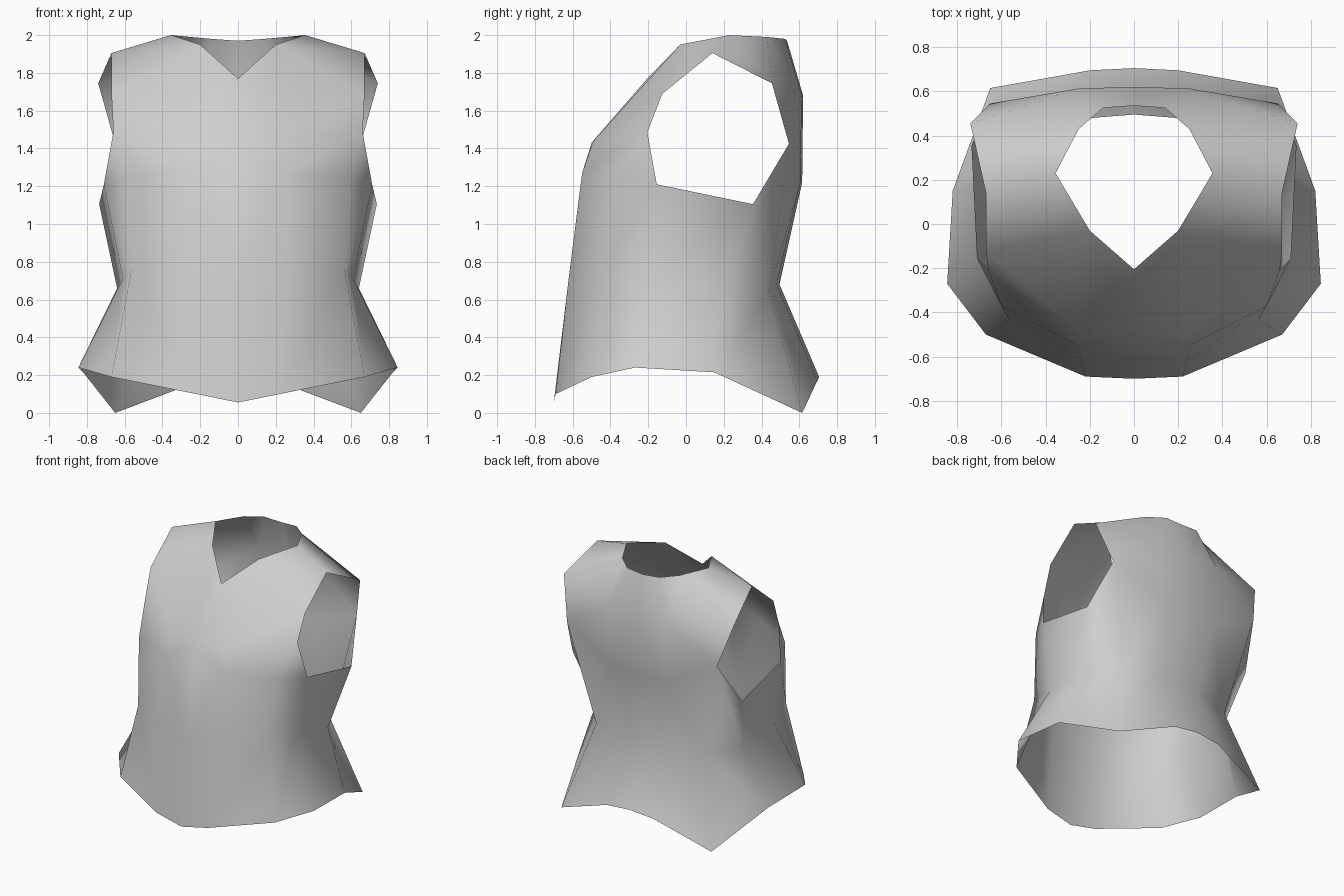
import bpy, bmesh, math

if "Cube" in bpy.data.objects:
    bpy.data.objects.remove(bpy.data.objects["Cube"])

cloth = bpy.data.materials.new("light grey cloth")
cloth.diffuse_color = (0.62, 0.62, 0.62, 1)
cloth.use_nodes = True
cloth.node_tree.nodes["Principled BSDF"].inputs["Base Color"].default_value = cloth.diffuse_color

# Half cross-sections, each running from front centre round the side to back centre
hem = [(0, -.70, .055), (.22, -.69, .10), (.67, -.50, .19), (.845, -.27, .24),
       (.82, .15, .215), (.65, .615, 0), (.20, .695, .17), (0, .705, .19)]
waist = [(0, -.615, .72), (.24, -.62, .72), (.565, -.43, .75), (.61, -.2, .71),
         (.64, .2, .66), (.47, .44, .64), (.19, .48, .68), (0, .495, .68)]
chest = [(0, -.50, 1.43), (.25, -.55, 1.27), (.60, -.37, 1.25), (.71, -.155, 1.21),
         (.735, .355, 1.105), (.65, .545, 1.425), (.22, .605, 1.22), (0, .615, 1.22)]

# Neckline from front to back
neck = [(0, -.205, 1.77), (.20, -.03, 1.95), (.355, .23, 2.0),
        (.25, .43, 1.99), (.14, .525, 1.98), (0, .535, 1.97)]

# Upper armhole edge from front to back
arm = [(.66, -.205, 1.485), (.67, -.125, 1.69), (.67, .14, 1.905), (.74, .455, 1.745)]

# Upper chest point and shoulder blade points
upper = [(.24, -.49, 1.44), (0, .62, 1.68), (.25, .613, 1.68)]

bm = bmesh.new()
h, w, c, n, a, u = [[bm.verts.new(p) for p in row]
                    for row in (hem, waist, chest, neck, arm, upper)]

# Skirt and body: bands between the cross-sections
for low, high in ((h, w), (w, c)):
    for i in range(7):
        bm.faces.new((low[i], low[i + 1], high[i + 1], high[i]))

# Front panel, shoulder and back panel
for face in (
        (c[0], c[1], u[0]), (c[0], u[0], n[1], n[0]),
        (c[1], c[2], a[0], u[0]), (c[2], c[3], a[0]),
        (u[0], a[0], a[1], n[1]), (n[1], a[1], a[2], n[2]),
        (n[2], a[2], a[3], n[3]), (n[3], a[3], u[2], n[4]),
        (n[4], u[2], u[1], n[5]), (u[2], a[3], c[5], c[6]),
        (u[1], u[2], c[6], c[7])):
    bm.faces.new(face)

mesh = bpy.data.meshes.new("vest")
bm.to_mesh(mesh)
bm.free()
mesh.materials.append(cloth)
for p in mesh.polygons:
    p.use_smooth = True

vest = bpy.data.objects.new("vest", mesh)
bpy.context.collection.objects.link(vest)
mirror = vest.modifiers.new("other half", 'MIRROR')
mirror.use_clip = True
